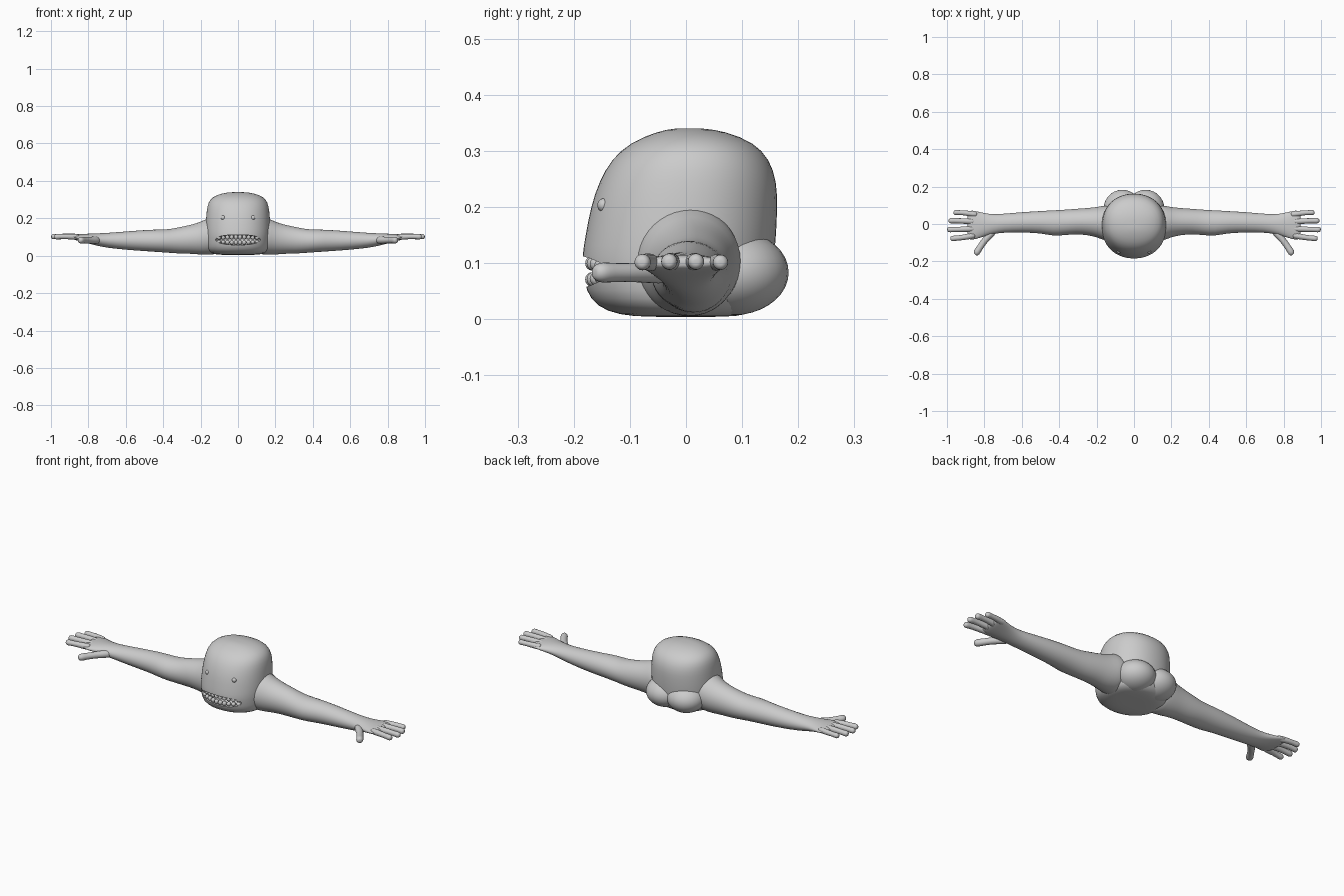
import bpy
import bmesh
import math
from mathutils import Vector, Matrix

if "Cube" in bpy.data.objects:
    bpy.data.objects.remove(bpy.data.objects["Cube"])

clay = bpy.data.materials.new("clay_grey")
clay.use_nodes = True
clay.diffuse_color = (0.6, 0.6, 0.6, 1)
clay.node_tree.nodes["Principled BSDF"].inputs["Base Color"].default_value = (0.6, 0.6, 0.6, 1)


def finish(bm, name, subdivide=0):
    bmesh.ops.recalc_face_normals(bm, faces=bm.faces)
    mesh = bpy.data.meshes.new(name)
    bm.to_mesh(mesh)
    bm.free()
    mesh.materials.append(clay)
    mesh.shade_smooth()
    obj = bpy.data.objects.new(name, mesh)
    bpy.context.collection.objects.link(obj)
    if subdivide:
        mod = obj.modifiers.new("smooth", "SUBSURF")
        mod.levels = mod.render_levels = subdivide
    return obj


def loft(rings):
    """Skin a list of rings of points and close both ends."""
    bm = bmesh.new()
    loops = [[bm.verts.new(p) for p in ring] for ring in rings]
    n = len(loops[0])
    for a, b in zip(loops, loops[1:]):
        for i in range(n):
            j = (i + 1) % n
            bm.faces.new((a[i], a[j], b[j], b[i]))
    for end in (loops[0], loops[-1]):
        mid = bm.verts.new(sum((v.co for v in end), Vector()) / n)
        for i in range(n):
            bm.faces.new((end[i], end[(i + 1) % n], mid))
    return bm


def oval(n, power=2.0):
    """Unit superellipse points."""
    for i in range(n):
        t = 2 * math.pi * i / n
        c, s = math.cos(t), math.sin(t)
        yield (math.copysign(abs(c) ** (2 / power), c),
               math.copysign(abs(s) ** (2 / power), s))


def add_ball(bm, centre, radii, u=16, v=10):
    mat = Matrix.Translation(centre) @ Matrix.Diagonal((*radii, 1))
    bmesh.ops.create_uvsphere(bm, u_segments=u, v_segments=v, radius=1, matrix=mat)


# Head and body: height, half width, front, back
body_profile = [
    (0.004, 0.08, -0.07, 0.07), (0.007, 0.13, -0.12, 0.11),
    (0.022, 0.16, -0.16, 0.135), (0.05, 0.17, -0.18, 0.15),
    (0.085, 0.172, -0.184, 0.155), (0.11, 0.174, -0.187, 0.158),
    (0.15, 0.175, -0.18, 0.162), (0.2, 0.172, -0.171, 0.164),
    (0.245, 0.168, -0.156, 0.163), (0.285, 0.16, -0.134, 0.15),
    (0.315, 0.138, -0.1, 0.122), (0.335, 0.085, -0.05, 0.07),
    (0.34, 0.03, -0.02, 0.03),
]
rings = []
for z, w, front, back in body_profile:
    mid, half = (front + back) / 2, (back - front) / 2
    rings.append([(w * c, mid + half * s, z) for c, s in oval(28, 2.15)])
body = finish(loft(rings), "body", 1)

# Mouth opening
bm = bmesh.new()
add_ball(bm, (0, -0.165, 0.085), (0.128, 0.075, 0.028), 32, 16)
cutter = finish(bm, "mouth_cutter")
cutter.hide_render = True
cut = body.modifiers.new("mouth", "BOOLEAN")
cut.operation = "DIFFERENCE"
cut.object = cutter
bpy.context.view_layer.objects.active = body
body.select_set(True)
for name in [m.name for m in body.modifiers]:
    bpy.ops.object.modifier_apply(modifier=name)
bpy.data.objects.remove(cutter)
bpy.ops.object.shade_smooth_by_angle(angle=math.radians(40))

# Teeth follow the curve of the lips
bm = bmesh.new()
for row in (-1, 1):
    for i in range(10):
        x = (i - 4.5) * 0.0225
        close = math.sqrt(1 - (x / 0.14) ** 2)
        y = -0.168 * math.sqrt(1 - (x / 0.18) ** 2)
        add_ball(bm, (x, y, 0.085 + row * 0.0145 * close),
                 (0.0115, 0.012, 0.013 * close), 10, 8)
finish(bm, "teeth")

# Arm and palm: x, front, back, bottom, top
arm_profile = [
    (0.1, -0.1, 0.1, 0.005, 0.2), (0.16, -0.09, 0.1, 0.004, 0.205),
    (0.195, -0.072, 0.092, 0.004, 0.183), (0.25, -0.06, 0.086, 0.01, 0.166),
    (0.31, -0.055, 0.082, 0.01, 0.154), (0.37, -0.06, 0.077, 0.015, 0.141),
    (0.43, -0.066, 0.074, 0.019, 0.141), (0.5, -0.049, 0.07, 0.024, 0.138),
    (0.6, -0.046, 0.064, 0.031, 0.13), (0.7, -0.046, 0.055, 0.042, 0.122),
    (0.75, -0.054, 0.052, 0.052, 0.12), (0.8, -0.066, 0.058, 0.065, 0.118),
    (0.85, -0.084, 0.072, 0.078, 0.116), (0.88, -0.086, 0.074, 0.086, 0.114),
    (0.89, -0.07, 0.06, 0.093, 0.108),
]
# Digits: base, middle, tip, radius
digits = {
    "index_finger": ((0.85, -0.06, 0.1), (0.92, -0.073, 0.103), (0.983, -0.079, 0.101), 0.0155),
    "middle_finger": ((0.85, -0.025, 0.101), (0.93, -0.029, 0.104), (1.0, -0.03, 0.102), 0.0155),
    "ring_finger": ((0.85, 0.013, 0.101), (0.93, 0.017, 0.104), (0.992, 0.018, 0.102), 0.0155),
    "little_finger": ((0.84, 0.05, 0.1), (0.91, 0.06, 0.102), (0.966, 0.062, 0.101), 0.0145),
    "thumb": ((0.745, -0.03, 0.083), (0.8, -0.09, 0.083), (0.85, -0.165, 0.083), 0.019),
}


def digit(base, middle, tip, radius):
    """Tapered finger with a rounded end along a bent path."""
    base, middle, tip = Vector(base), Vector(middle), Vector(tip)
    along = (tip - base).normalized()
    side = along.cross(Vector((0, 0, 1))).normalized()
    up = side.cross(along)
    rings = []
    for t, r in ((0, 1.15), (0.3, 1.05), (0.5, 0.95), (0.75, 0.92),
                 (0.88, 1.05), (0.95, 0.9), (0.99, 0.5)):
        p = base.lerp(middle, t * 2) if t < 0.5 else middle.lerp(tip, t * 2 - 1)
        rings.append([p + (side * c + up * s) * radius * r for c, s in oval(10)])
    return loft(rings)


for sign, label in ((1, "left"), (-1, "right")):
    mirror = Matrix.Diagonal((sign, 1, 1, 1))

    def place(bm, part, subdivide=0):
        bm.transform(mirror)
        return finish(bm, label + "_" + part, subdivide)

    rings = []
    for x, front, back, low, high in arm_profile:
        y, z = (front + back) / 2, (low + high) / 2
        rings.append([(x, y + (back - front) / 2 * c, z + (high - low) / 2 * s)
                      for c, s in oval(20)])
    place(loft(rings), "arm", 1)
    for part, spec in digits.items():
        place(digit(*spec), part, 1)

    # Rump lobe
    bm = bmesh.new()
    add_ball(bm, (0.062, 0.083, 0.083), (0.1, 0.1, 0.076), 28, 18)
    place(bm, "rump")

    # Small eye
    bm = bmesh.new()
    add_ball(bm, (0.08, -0.147, 0.203), (0.012, 0.011, 0.012))
    place(bm, "eye")
